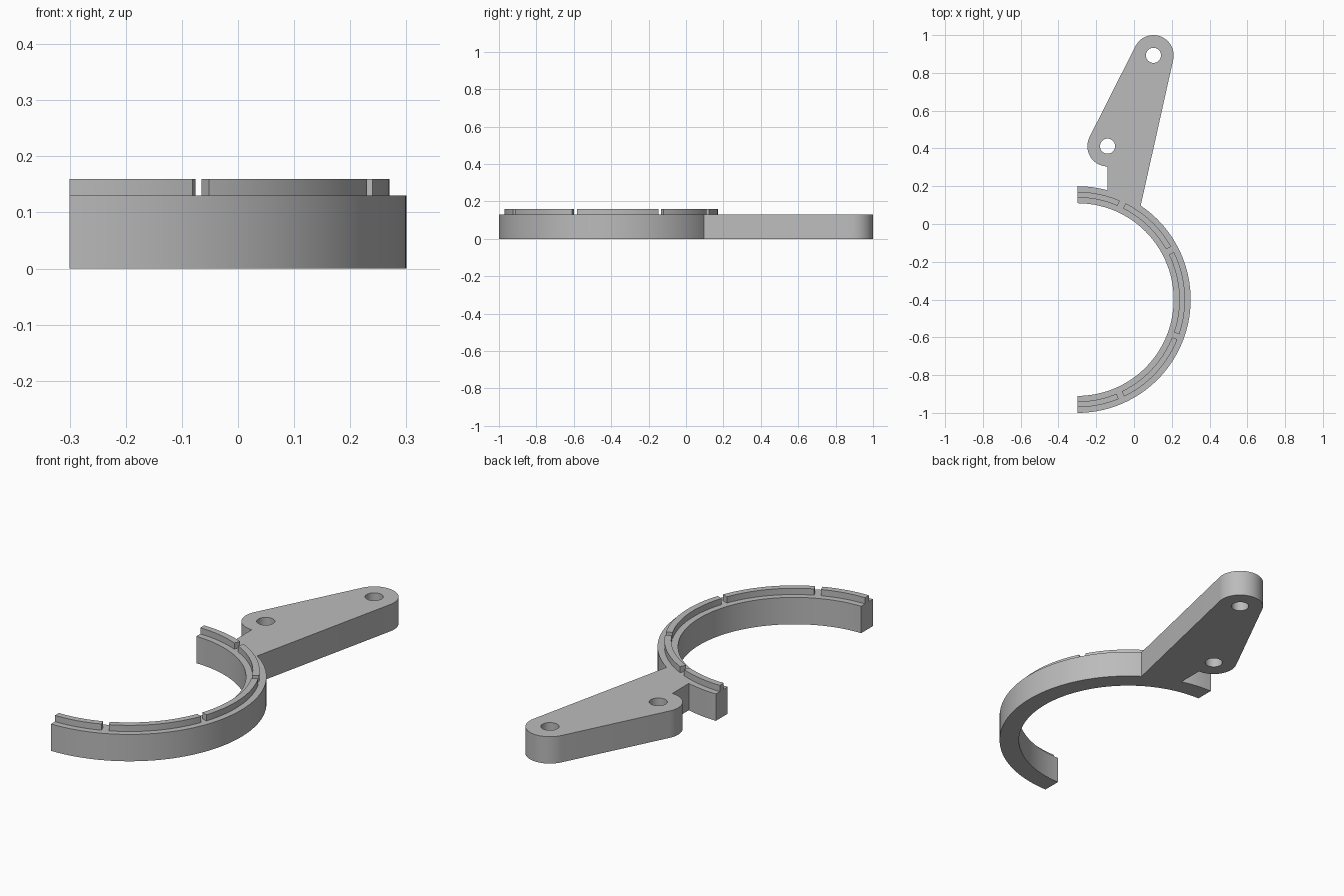
import bpy, bmesh, math
from math import radians, degrees, cos, sin, atan2, acos

if "Cube" in bpy.data.objects:
    bpy.data.objects.remove(bpy.data.objects["Cube"])

RING = (-0.3, -0.4)          # ring centre
OUTER, INNER = 0.6, 0.51
BODY_H, RIDGE_H = 0.13, 0.16
TIP, HEEL = (0.103, 0.893), (-0.14, 0.412)   # arm lobe centres
LOBE, HOLE = 0.107, 0.04

gray = bpy.data.materials.new("plain gray")
gray.use_nodes = True
gray.diffuse_color = (0.5, 0.5, 0.5, 1)
gray.node_tree.nodes["Principled BSDF"].inputs["Base Color"].default_value = (0.5, 0.5, 0.5, 1)


def arc(centre, r, a0, a1, n):
    """Points on an arc, angles in degrees."""
    return [(centre[0] + r * cos(radians(a0 + (a1 - a0) * i / n)),
             centre[1] + r * sin(radians(a0 + (a1 - a0) * i / n))) for i in range(n + 1)]


def plate(name, loops, z0, z1):
    """Extrude a flat outline (first loop) with holes (other loops)."""
    bm = bmesh.new()
    for loop in loops:
        vs = [bm.verts.new((x, y, z0)) for x, y in loop]
        for a, b in zip(vs, vs[1:] + vs[:1]):
            bm.edges.new((a, b))
    bmesh.ops.triangle_fill(bm, use_beauty=True, edges=bm.edges[:], normal=(0, 0, 1))
    top = bmesh.ops.extrude_face_region(bm, geom=bm.faces[:], use_keep_orig=True)
    moved = [g for g in top["geom"] if isinstance(g, bmesh.types.BMVert)]
    bmesh.ops.translate(bm, verts=moved, vec=(0, 0, z1 - z0))
    bmesh.ops.recalc_face_normals(bm, faces=bm.faces[:])
    mesh = bpy.data.meshes.new(name)
    bm.to_mesh(mesh)
    bm.free()
    mesh.materials.append(gray)
    ob = bpy.data.objects.new(name, mesh)
    bpy.context.collection.objects.link(ob)
    bpy.ops.object.select_all(action='DESELECT')
    ob.select_set(True)
    bpy.context.view_layer.objects.active = ob
    bpy.ops.object.shade_smooth_by_angle(angle=radians(30))
    return ob


# Half ring and mounting arm as one outline
root_angle = 56
root = arc(RING, OUTER, root_angle, root_angle, 1)[0]
dx, dy = root[0] - TIP[0], root[1] - TIP[1]
tangent = degrees(atan2(dy, dx) + acos(LOBE / math.hypot(dx, dy)))
side = degrees(atan2(TIP[1] - HEEL[1], TIP[0] - HEEL[0])) + 90
neck_angle = degrees(acos((HEEL[0] - RING[0]) / OUTER))

outline = (arc(RING, OUTER, -90, root_angle, 56)
           + arc(TIP, LOBE, tangent, side, 24)
           + arc(HEEL, LOBE, side, 270, 18)
           + arc(RING, OUTER, neck_angle, 90, 6)
           + arc(RING, INNER, 90, -90, 72))
holes = [arc(c, HOLE, 0, 350, 35) for c in (TIP, HEEL)]
plate("half_ring_with_arm", [outline] + holes, 0, BODY_H)

# Raised ridge segments on the ring, separated by narrow gaps
spans = [(-90, -67.4), (-64.2, -21.7), (-18.8, 26.2), (29.5, 63.4), (66.8, 90)]
for i, (a0, a1) in enumerate(spans):
    n = max(8, int((a1 - a0) / 2.5))
    plate(f"ridge_segment_{i + 1}",
          [arc(RING, 0.57, a0, a1, n) + arc(RING, 0.54, a1, a0, n)], BODY_H, RIDGE_H)
